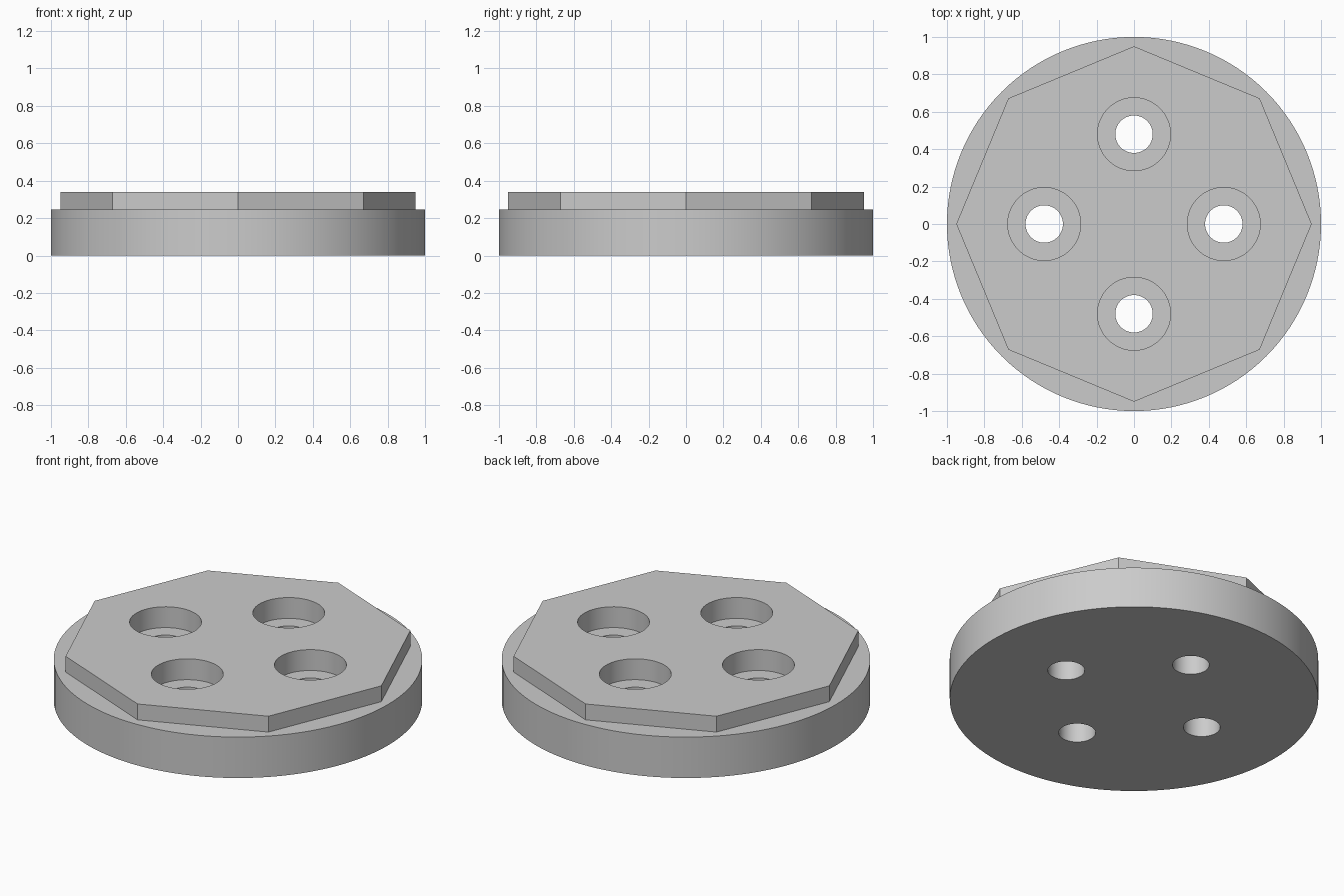
import bpy
import math

cube = bpy.data.objects.get("Cube")
if cube:
    bpy.data.objects.remove(cube, do_unlink=True)

DISC_TOP, PLATE_TOP = 0.245, 0.34
PLATE_RADIUS = 0.95
HOLE_OFFSET, HOLE_RADIUS = 0.48, 0.1
BORE_RADIUS, BORE_FLOOR = 0.195, 0.215

grey = bpy.data.materials.new("plain_grey")
grey.use_nodes = True
colour = (0.6, 0.6, 0.6, 1)
grey.diffuse_color = colour
grey.node_tree.nodes["Principled BSDF"].inputs["Base Color"].default_value = colour


def cylinder(name, radius, bottom, top, sides, x=0, y=0):
    bpy.ops.mesh.primitive_cylinder_add(
        vertices=sides, radius=radius, depth=top - bottom,
        location=(x, y, (bottom + top) / 2))
    obj = bpy.context.object
    obj.name = name
    obj.data.materials.append(grey)
    return obj


def combine(target, tool, operation):
    mod = target.modifiers.new(tool.name, "BOOLEAN")
    mod.operation = operation
    mod.solver = "EXACT"
    mod.object = tool
    bpy.context.view_layer.objects.active = target
    bpy.ops.object.modifier_apply(modifier=mod.name)
    bpy.data.objects.remove(tool, do_unlink=True)


# Round base with a raised octagonal plate, joined into one solid
flange = cylinder("flange_disc", 1, 0, DISC_TOP, 128)
plate = cylinder("octagon_plate", PLATE_RADIUS, DISC_TOP / 2, PLATE_TOP, 8)
combine(flange, plate, "UNION")

# Four counterbored bolt holes
for i in range(4):
    angle = i * math.pi / 2
    x, y = HOLE_OFFSET * math.cos(angle), HOLE_OFFSET * math.sin(angle)
    combine(flange, cylinder("counterbore", BORE_RADIUS, BORE_FLOOR, 1, 64, x, y), "DIFFERENCE")
    combine(flange, cylinder("bolt_hole", HOLE_RADIUS, -1, 1, 64, x, y), "DIFFERENCE")

# Smooth round walls, crisp rims and octagon corners
bpy.ops.object.select_all(action="DESELECT")
flange.select_set(True)
bpy.context.view_layer.objects.active = flange
bpy.ops.object.shade_smooth_by_angle(angle=math.radians(30))
